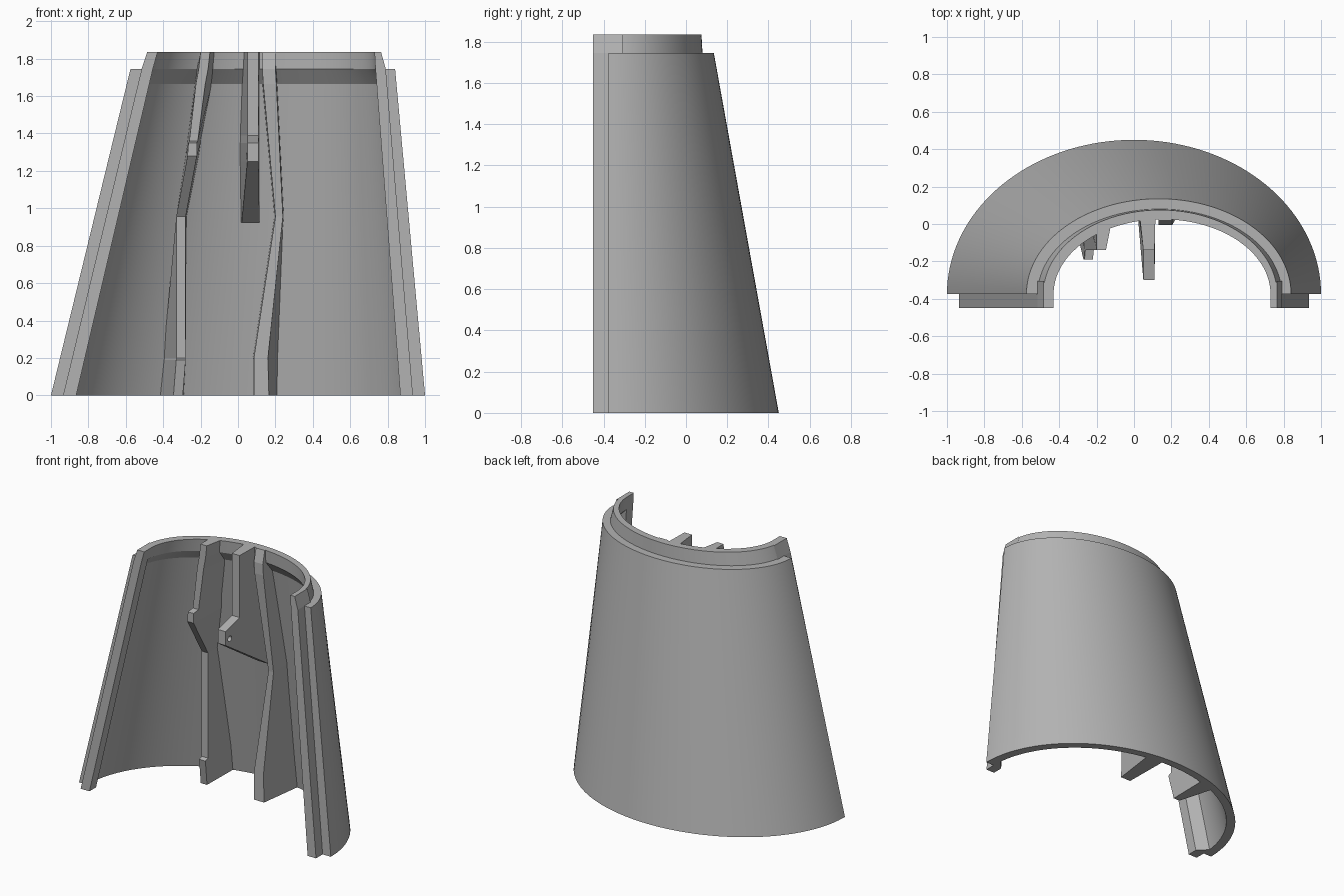
import bpy, bmesh, math

if "Cube" in bpy.data.objects:
    bpy.data.objects.remove(bpy.data.objects["Cube"])

grey = bpy.data.materials.new("plain grey")
grey.use_nodes = True
COLOUR = (0.45, 0.45, 0.45, 1)
grey.diffuse_color = COLOUR
grey.node_tree.nodes["Principled BSDF"].inputs["Base Color"].default_value = COLOUR

TOP, SHOULDER, LEDGE = 1.835, 1.745, 1.665
SEAT = -0.375   # parting plane of the half shell
FRONT = -0.45   # front of the rails


def loft(name, rings, smooth=False):
    """Skin matching closed rings and cap both ends."""
    bm = bmesh.new()
    rows = [[bm.verts.new(p) for p in ring] for ring in rings]
    n = len(rows[0])
    for a, b in zip(rows, rows[1:]):
        for i in range(n):
            j = (i + 1) % n
            bm.faces.new((a[i], a[j], b[j], b[i]))
    bm.faces.new(rows[0])
    bm.faces.new(rows[-1])
    bmesh.ops.recalc_face_normals(bm, faces=bm.faces)
    mesh = bpy.data.meshes.new(name)
    bm.to_mesh(mesh)
    bm.free()
    obj = bpy.data.objects.new(name, mesh)
    bpy.context.collection.objects.link(obj)
    mesh.materials.append(grey)
    if smooth:
        bpy.ops.object.select_all(action='DESELECT')
        obj.select_set(True)
        bpy.context.view_layer.objects.active = obj
        bpy.ops.object.shade_smooth_by_angle(angle=math.radians(25))
    return obj


def inner_wall(z):
    """Centre x and radii of the inner wall surface at a height."""
    t = z / SHOULDER
    return 0.1375 * t, 0.935 - 0.2825 * t, 0.77 - 0.315 * t


def back_y(x, z):
    """Depth just inside the wall or lip, where ribs are rooted."""
    if z >= SHOULDER:
        cx, rx, ry = 0.14, 0.60, 0.43
    else:
        cx, rx, ry = inner_wall(z)
        rx, ry = rx + 0.02, ry + 0.02
    return SEAT + ry * math.sqrt(max(0, 1 - ((x - cx) / rx) ** 2))


# Tapered half shell: wall section with stepped lip, swept round the half ellipse
section = [  # z, centre x, x radius, y radius
    (0, 0, 1.0, 0.825),
    (SHOULDER, 0.1325, 0.7075, 0.51),
    (SHOULDER, 0.1375, 0.6525, 0.455),
    (TOP, 0.14, 0.625, 0.45),
    (TOP, 0.15, 0.58, 0.40),
    (SHOULDER, 0.14, 0.595, 0.405),
    (LEDGE, *inner_wall(LEDGE)),
    (0, *inner_wall(0)),
]
STEPS = 72
rings = []
for k in range(STEPS + 1):
    a = math.pi * k / STEPS
    rings.append([(cx + rx * math.cos(a), SEAT + ry * math.sin(a), z)
                  for z, cx, rx, ry in section])
loft("shell", rings, smooth=True)

# Tongue rails down both parting edges, chamfered on the inside
rails = {  # z, outer x, inner x
    "left_rail": [(0, 0.935, 0.868), (SHOULDER, 0.79, 0.735), (TOP, 0.765, 0.73)],
    "right_rail": [(0, -0.935, -0.865), (SHOULDER, -0.515, -0.455), (TOP, -0.485, -0.43)],
}
for name, stations in rails.items():
    loft(name, [[(xo, FRONT, z), (xi, FRONT, z), (xi, SEAT, z), (xo, SEAT + 0.07, z)]
                for z, xo, xi in stations])


def rib(name, stations):
    """Rib from stations: z, front y, front x pair, back x pair."""
    return loft(name, [[(f0, y, z), (f1, y, z), (b1, back_y(b1, z), z), (b0, back_y(b0, z), z)]
                       for z, y, f0, f1, b0, b1 in stations])


# Ribs inside the shell
rib("right_rib", [
    (0, 0.07, -0.345, -0.295, -0.42, -0.29),
    (0.19, 0.03, -0.33, -0.28, -0.40, -0.28),
    (0.20, 0.06, -0.33, -0.28, -0.40, -0.28),
    (0.955, 0.06, -0.33, -0.28, -0.33, -0.275),
    (1.28, -0.19, -0.27, -0.22, -0.28, -0.21),
    (1.35, -0.19, -0.265, -0.22, -0.27, -0.20),
    (1.36, -0.14, -0.26, -0.215, -0.27, -0.20),
    (LEDGE, -0.14, -0.225, -0.175, -0.23, -0.14),
    (SHOULDER, -0.14, -0.21, -0.16, -0.22, -0.13),
    (TOP, -0.14, -0.20, -0.15, -0.20, -0.12),
])
middle = rib("middle_rib", [
    (0.925, 0.20, 0.02, 0.115, 0.015, 0.115),
    (1.25, -0.30, 0.05, 0.11, 0.01, 0.115),
    (1.35, -0.30, 0.05, 0.11, 0.01, 0.115),
    (1.39, -0.14, 0.05, 0.11, 0.01, 0.115),
    (LEDGE, -0.14, 0.05, 0.11, 0.02, 0.115),
    (SHOULDER, -0.14, 0.05, 0.11, 0.025, 0.115),
    (TOP, -0.14, 0.05, 0.11, 0.03, 0.115),
])
rib("left_rib", [
    (0, 0.06, 0.085, 0.165, 0.08, 0.21),
    (0.2, 0.06, 0.085, 0.16, 0.08, 0.215),
    (0.955, 0.06, 0.20, 0.24, 0.195, 0.245),
    (LEDGE, -0.005, 0.135, 0.205, 0.13, 0.21),
    (SHOULDER, -0.005, 0.13, 0.20, 0.13, 0.205),
    (TOP, 0.018, 0.13, 0.20, 0.13, 0.20),
])

# Small pin hole through the tab of the middle rib
bpy.ops.mesh.primitive_cylinder_add(vertices=24, radius=0.02, depth=0.4,
                                    location=(0.08, -0.25, 1.28),
                                    rotation=(0, math.pi / 2, 0))
cutter = bpy.context.object
cutter.name = "pin_hole_cutter"
cutter.hide_render = True
cut = middle.modifiers.new("pin_hole", 'BOOLEAN')
cut.operation = 'DIFFERENCE'
cut.object = cutter
bpy.context.view_layer.objects.active = middle
bpy.ops.object.modifier_apply(modifier=cut.name)
bpy.data.objects.remove(cutter)
